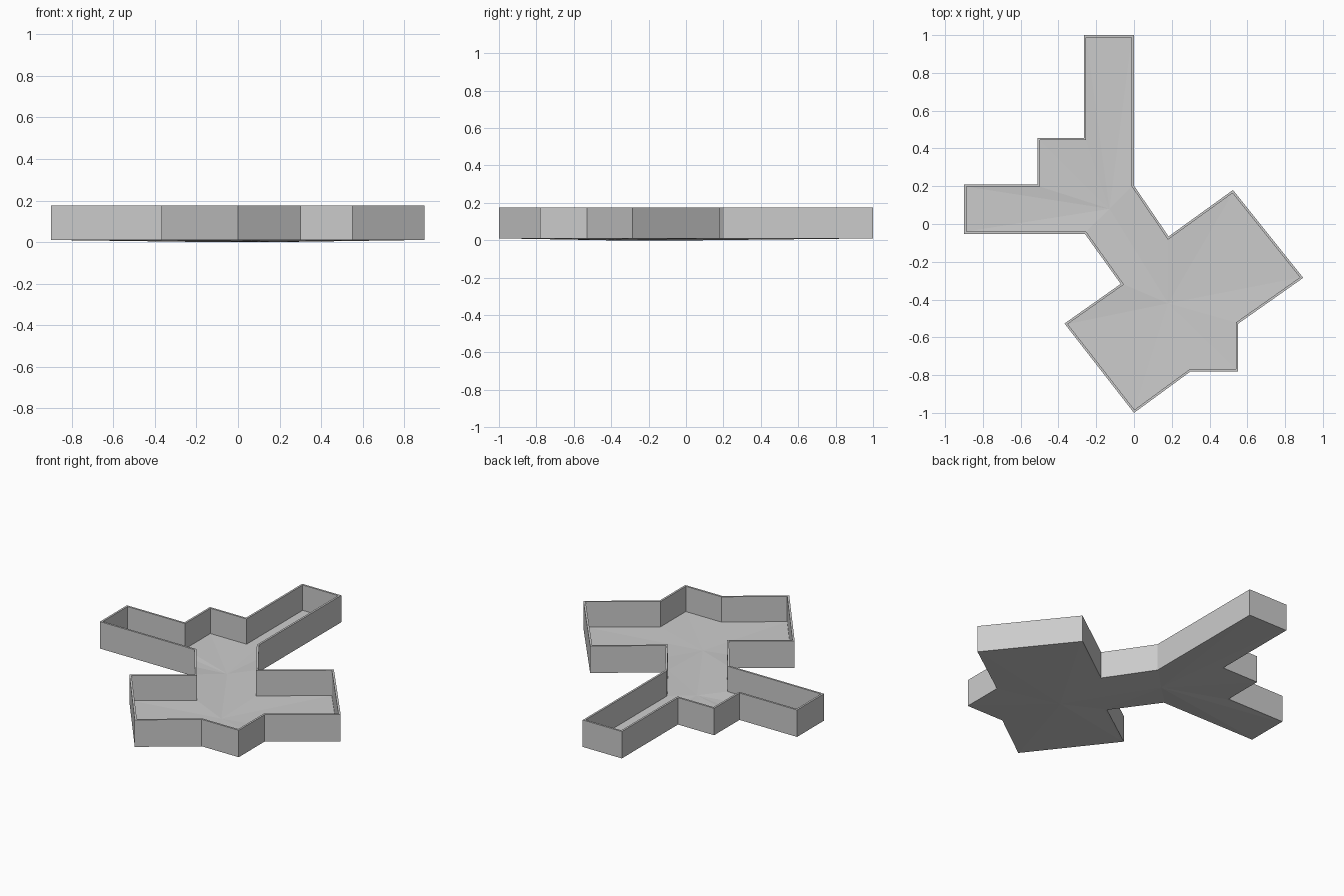
import bpy, bmesh
from mathutils import Vector

if "Cube" in bpy.data.objects:
    bpy.data.objects.remove(bpy.data.objects["Cube"])

TOP, BASE, THICK, FLOOR = 0.175, 0.01, 0.012, 0.01

# Plan outline, clockwise seen from above; the first 10 corners run round
# the upper hub, the rest round the lower hub
OUTLINE = [Vector(p) for p in [
    (-0.07, -0.317), (-0.26, -0.052), (-0.90, -0.052), (-0.90, 0.21),
    (-0.51, 0.21), (-0.51, 0.456), (-0.265, 0.456), (-0.265, 1.0),
    (0.0, 1.0), (0.0, 0.203), (0.183, -0.066), (0.524, 0.18),
    (0.896, -0.285), (0.551, -0.528), (0.551, -0.78), (0.30, -0.78),
    (0.0, -1.0), (-0.368, -0.527)]]
N = len(OUTLINE)


def inset(points, d):
    """Move every edge inwards by d, with mitred corners."""
    result = []
    for i, p in enumerate(points):
        a = (p - points[i - 1]).normalized()
        b = (points[(i + 1) % N] - p).normalized()
        na, nb = Vector((a.y, -a.x)), Vector((b.y, -b.x))
        result.append(p + (na + nb) * d / (1 + na.dot(nb)))
    return result


def finish(name, bm):
    bmesh.ops.recalc_face_normals(bm, faces=bm.faces[:])
    mesh = bpy.data.meshes.new(name)
    bm.to_mesh(mesh)
    bm.free()
    bpy.context.collection.objects.link(bpy.data.objects.new(name, mesh))


def loop(bm, points, z):
    return [bm.verts.new((p.x, p.y, z)) for p in points]


def bridge(bm, a, b):
    for i in range(N):
        j = (i + 1) % N
        bm.faces.new((a[i], a[j], b[j], b[i]))


# Perimeter wall
inner = inset(OUTLINE, THICK)
bm = bmesh.new()
rings = [loop(bm, OUTLINE, BASE), loop(bm, OUTLINE, TOP),
         loop(bm, inner, TOP), loop(bm, inner, BASE)]
for k in range(4):
    bridge(bm, rings[k], rings[(k + 1) % 4])
finish("perimeter_wall", bm)

# Floor slab, dipping slightly towards the middle of each hub
bm = bmesh.new()
levels = []
for z in (BASE, BASE + FLOOR):
    ring = loop(bm, inner, z)
    hub_a = bm.verts.new((-0.13, 0.08, z - BASE))
    hub_b = bm.verts.new((0.18, -0.42, z - BASE))
    for i in range(N):
        bm.faces.new((ring[i], ring[(i + 1) % N], hub_a if i < 10 else hub_b))
    for i in (0, 10):
        bm.faces.new((ring[i], hub_a, hub_b))
    levels.append(ring)
bridge(bm, *levels)
finish("floor", bm)
